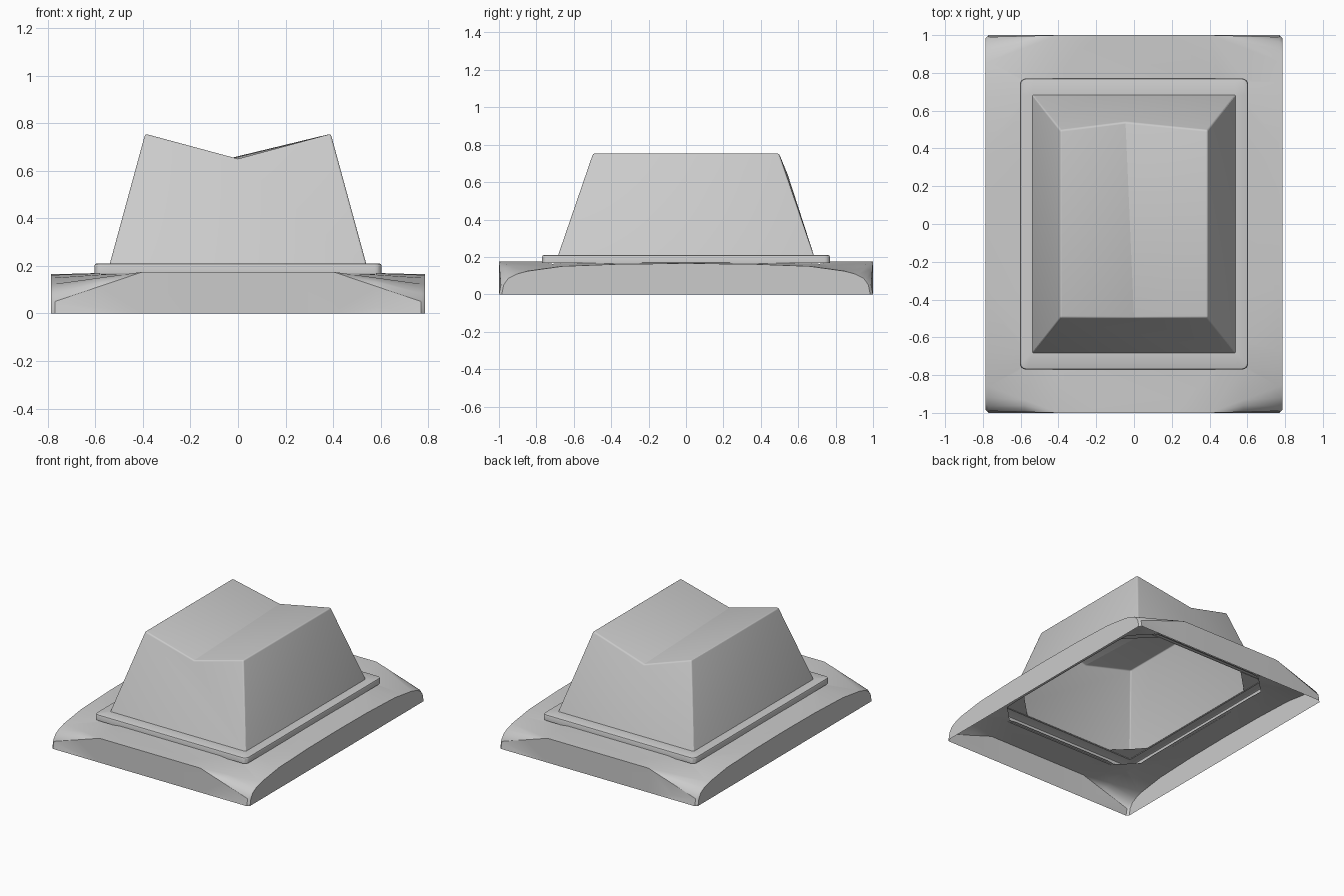
import bpy, bmesh, math
from mathutils import Vector

if "Cube" in bpy.data.objects:
    bpy.data.objects.remove(bpy.data.objects["Cube"])


def finish(bm, name, angle=27):
    """Turn a bmesh into a named object with sharp edges kept."""
    bmesh.ops.recalc_face_normals(bm, faces=bm.faces[:])
    mesh = bpy.data.meshes.new(name)
    bm.to_mesh(mesh)
    bm.free()
    obj = bpy.data.objects.new(name, mesh)
    bpy.context.collection.objects.link(obj)
    bpy.ops.object.select_all(action='DESELECT')
    obj.select_set(True)
    bpy.context.view_layer.objects.active = obj
    bpy.ops.object.shade_smooth_by_angle(angle=math.radians(angle))
    return obj


def cut_hole(bm, hx, hy, c):
    """Cut a vertical hole: a rectangle with its corners chamfered by c."""
    limit = hx + hy - c
    planes = [((s * hx, 0, 0), (1, 0, 0)) for s in (-1, 1)]
    planes += [((0, s * hy, 0), (0, 1, 0)) for s in (-1, 1)]
    planes += [((s * limit, 0, 0), (s, t, 0)) for s in (-1, 1) for t in (-1, 1)]
    for co, no in planes:
        bmesh.ops.bisect_plane(bm, geom=bm.verts[:] + bm.edges[:] + bm.faces[:],
                               plane_co=co, plane_no=Vector(no).normalized(), dist=1e-5)
    inside = []
    for f in bm.faces:
        p = f.calc_center_median()
        if abs(p.x) < hx and abs(p.y) < hy and abs(p.x) + abs(p.y) < limit:
            inside.append(f)
    bmesh.ops.delete(bm, geom=inside, context='FACES')


def loft(bm, rings, closed):
    """Bridge successive rows of vertices with quads."""
    for a, b in zip(rings, rings[1:]):
        n = len(a)
        for i in range(n if closed else n - 1):
            j = (i + 1) % n
            bm.faces.new((a[i], a[j], b[j], b[i]))


# Flared base: square section in the middle, arched section at both sides
arch = [(-1, 0), (-.99, .05), (-.965, .085), (-.92, .108), (-.86, .124),
        (-.67, .15), (-.35, .162), (0, .165)]
box = [(-1, 0)] + [(-1, .175)] * 4 + [(-.67, .175), (-.35, .175), (0, .175)]


def full(half):
    return half + [(-y, z) for y, z in half[-2::-1]]


tucked = [(y * .985, z) for y, z in arch]
sections = [(-.785, tucked), (-.77, arch), (-.4, box), (.4, box), (.77, arch), (.785, tucked)]
bm = bmesh.new()
rows = [[bm.verts.new((x, y, z)) for y, z in full(h)] for x, h in sections]
loft(bm, rows, False)
bm.faces.new(rows[0])
bm.faces.new(rows[-1])
bmesh.ops.remove_doubles(bm, verts=bm.verts[:], dist=1e-4)
bmesh.ops.triangulate(bm, faces=[f for f in bm.faces if len(f.verts) == 4])
cut_hole(bm, .58, .75, .13)
finish(bm, "flared_base", 30)


# Collar plate with rounded corners, open below
def rounded_ring(bm, hx, hy, r, z):
    ring = []
    for k, (sx, sy) in enumerate(((1, 1), (-1, 1), (-1, -1), (1, -1))):
        for i in range(5):
            a = math.pi / 2 * (k + i / 4)
            ring.append(bm.verts.new((sx * (hx - r) + r * math.cos(a),
                                      sy * (hy - r) + r * math.sin(a), z)))
    return ring


bm = bmesh.new()
rings = [rounded_ring(bm, .604 - d, .77 - d, .03, z)
         for d, z in ((0, .168), (0, .2), (.003, .207), (.01, .21))]
loft(bm, rings, True)
bm.faces.new(rings[-1])
cut_hole(bm, .535, .68, .18)
finish(bm, "collar_plate")

# Tapered hollow tower with a valley running along its top
bm = bmesh.new()
signs = ((-1, -1), (1, -1), (1, 1), (-1, 1))
bot = [bm.verts.new((.54 * x, .685 * y, .205)) for x, y in signs]
top = [bm.verts.new((.39 * x, .497 * y, .755)) for x, y in signs]
front = bm.verts.new((0, -.5, .65))
back = bm.verts.new((-.045, .54, .65))
bm.faces.new((bot[0], bot[1], top[1], front, top[0]))
bm.faces.new((bot[1], bot[2], top[2], top[1]))
bm.faces.new((bot[2], bot[3], top[3], back, top[2]))
bm.faces.new((bot[3], bot[0], top[0], top[3]))
bm.faces.new((top[0], front, back, top[3]))
bm.faces.new((front, top[1], top[2], back))
bmesh.ops.recalc_face_normals(bm, faces=bm.faces[:])
edges = [e for e in bm.edges if len(e.link_faces) == 2
         and set(e.verts) != {front, back}]
bmesh.ops.bevel(bm, geom=edges, offset=.01, segments=3, profile=.5, affect='EDGES')
finish(bm, "valley_tower")
